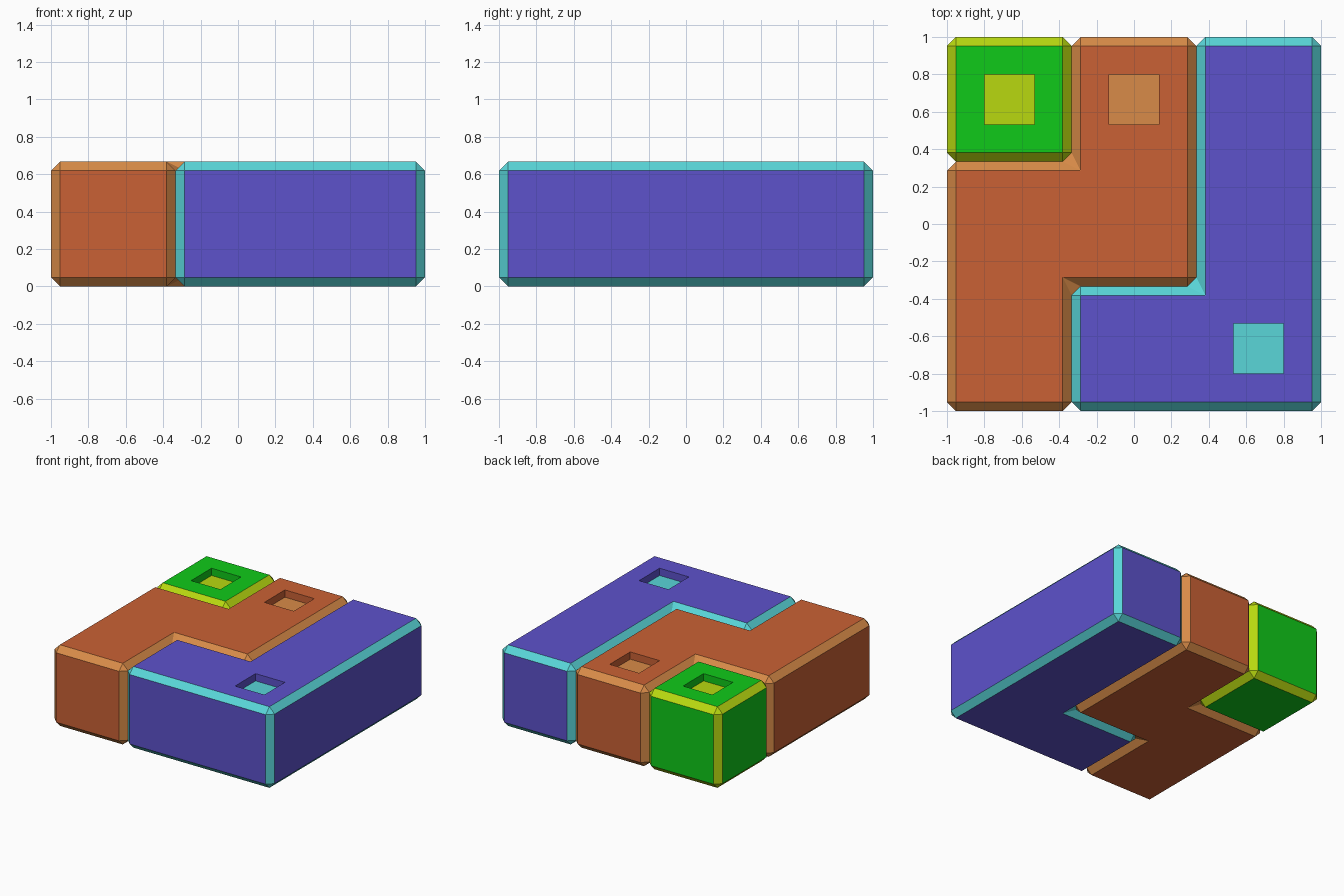
import bpy, bmesh

if "Cube" in bpy.data.objects:
    bpy.data.objects.remove(bpy.data.objects["Cube"])

T = 1 / 3        # inner grid line of the 3 x 3 layout
H = 2 / 3        # block height
BEVEL = 0.048
POCKET = 0.267   # pocket width
DEPTH = 0.06     # pocket depth


def material(name, rgb):
    m = bpy.data.materials.new(name)
    m.diffuse_color = (*rgb, 1)
    m.use_nodes = True
    m.node_tree.nodes["Principled BSDF"].inputs["Base Color"].default_value = m.diffuse_color
    return m


def make_object(name, bm, mats):
    bmesh.ops.recalc_face_normals(bm, faces=bm.faces)
    me = bpy.data.meshes.new(name)
    bm.to_mesh(me)
    bm.free()
    for m in mats:
        me.materials.append(m)
    ob = bpy.data.objects.new(name, me)
    bpy.context.collection.objects.link(ob)
    return ob


def prism(outline, z0, z1):
    bm = bmesh.new()
    base = bm.faces.new([bm.verts.new((x, y, z0)) for x, y in outline])
    ext = bmesh.ops.extrude_face_region(bm, geom=[base], use_keep_orig=True)
    top = [v for v in ext["geom"] if isinstance(v, bmesh.types.BMVert)]
    bmesh.ops.translate(bm, verts=top, vec=(0, 0, z1 - z0))
    bmesh.ops.recalc_face_normals(bm, faces=bm.faces)
    return bm


def block(name, outline, pocket_at, body, trim):
    mats = [material(name + "_body", body), material(name + "_trim", trim)]

    # chamfered block with contrasting trim on every edge
    bm = prism(outline, 0, H)
    bmesh.ops.bevel(bm, geom=bm.edges[:], offset=BEVEL, offset_type='OFFSET',
                    segments=1, profile=0.5, affect='EDGES', material=1)
    ob = make_object(name, bm, mats)

    # square pocket in the top, floor in the trim colour
    px, py = pocket_at
    r = POCKET / 2
    bm = prism([(px - r, py - r), (px + r, py - r), (px + r, py + r), (px - r, py + r)],
               H - DEPTH, H + 0.2)
    for f in bm.faces:
        f.material_index = int(f.normal.z < -0.5)
    cutter = make_object(name + "_cutter", bm, mats)
    cutter.hide_render = True
    mod = ob.modifiers.new("pocket", 'BOOLEAN')
    mod.operation = 'DIFFERENCE'
    mod.solver = 'EXACT'
    mod.object = cutter
    bpy.context.view_layer.objects.active = ob
    bpy.ops.object.modifier_apply(modifier=mod.name)
    bpy.data.objects.remove(cutter)


# single-cell cube
block("corner_cube", [(-1, T), (-T, T), (-T, 1), (-1, 1)], (-H, H),
      (0.005, 0.59, 0.01), (0.48, 0.69, 0.005))

# zigzag piece through the middle
block("zigzag_block", [(-1, -1), (-T, -1), (-T, -T), (T, -T), (T, 1), (-T, 1), (-T, T), (-1, T)],
      (0, H), (0.59, 0.12, 0.035), (0.69, 0.26, 0.065))

# L-shaped piece
block("l_block", [(-T, -1), (1, -1), (1, 1), (T, 1), (T, -T), (-T, -T)], (H, -H),
      (0.11, 0.085, 0.6), (0.1, 0.67, 0.69))
